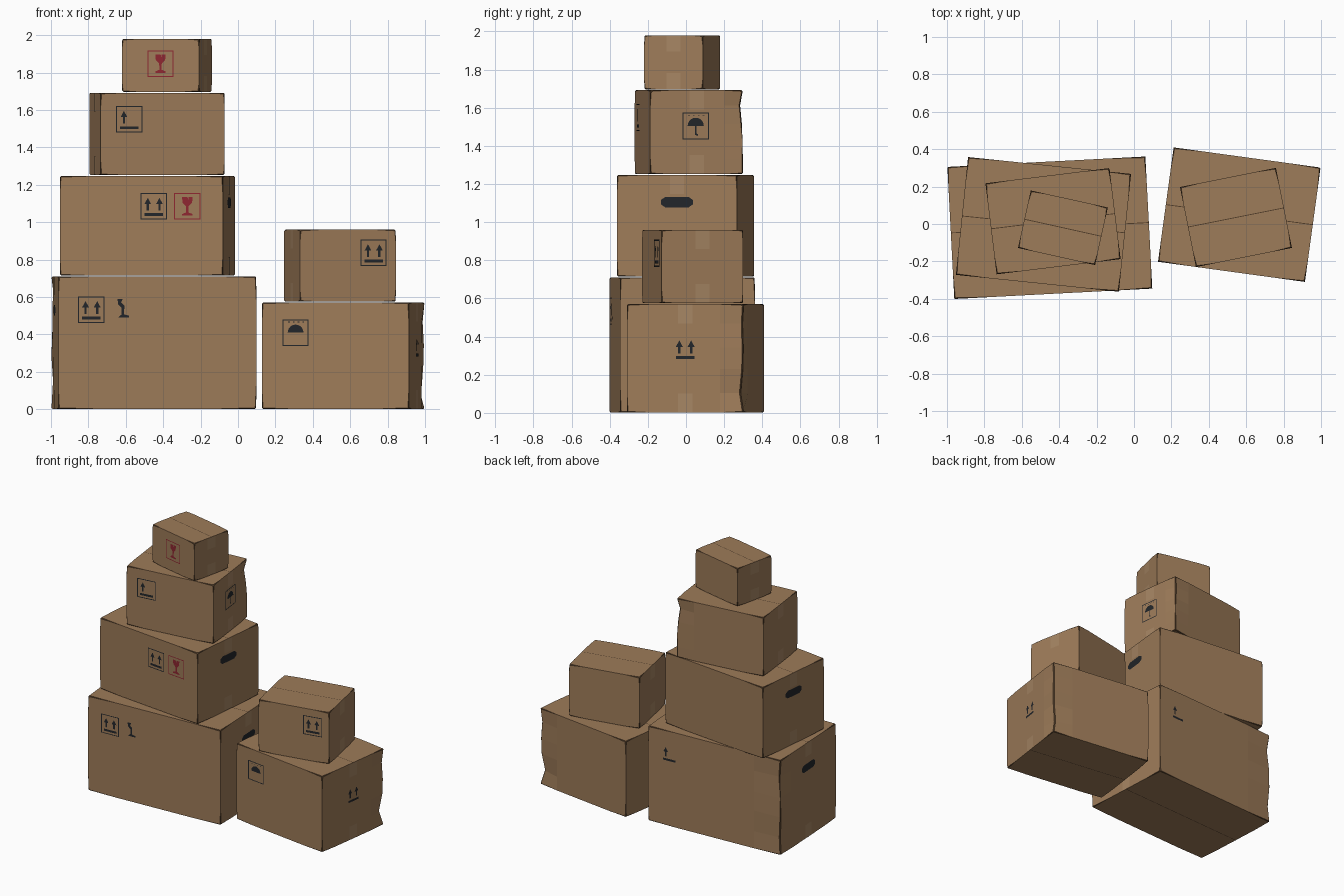
import bpy, bmesh, math
from mathutils import Matrix, Vector

cube = bpy.data.objects.get("Cube")
if cube:
    bpy.data.objects.remove(cube, do_unlink=True)


def make_material(name, rgb):
    mat = bpy.data.materials.new(name)
    mat.use_nodes = True
    mat.diffuse_color = (*rgb, 1)
    for node in mat.node_tree.nodes:
        if node.type == "BSDF_PRINCIPLED":
            node.inputs["Base Color"].default_value = (*rgb, 1)
            node.inputs["Roughness"].default_value = 0.9
    return mat


CARD = make_material("cardboard", (0.34, 0.2, 0.1))
EDGE = make_material("worn_edge", (0.08, 0.045, 0.022))
TAPE = make_material("tape", (0.38, 0.235, 0.125))
INK = make_material("black_ink", (0.016, 0.019, 0.023))
RED = make_material("red_ink", (0.27, 0.02, 0.03))


def finish(bm, name, mats, matrix):
    mesh = bpy.data.meshes.new(name)
    bm.to_mesh(mesh)
    bm.free()
    for m in mats:
        mesh.materials.append(m)
    obj = bpy.data.objects.new(name, mesh)
    obj.matrix_world = matrix
    bpy.context.collection.objects.link(obj)
    return obj


# ---- flat shapes for the printed marks, drawn in a unit square
def rect(x0, y0, x1, y1):
    return [(x0, y0), (x1, y0), (x1, y1), (x0, y1)]


def arrow(c):
    half = [(0.045, -0.16), (0.045, 0.08), (0.13, 0.08), (0, 0.32)]
    return [(c + x, y) for x, y in half] + [(c - x, y) for x, y in half[2::-1]]


def arc(r, n=12):
    return [(r * math.cos(math.pi * i / n), r * math.sin(math.pi * i / n)) for i in range(n + 1)]


FRAME = [rect(-0.5, -0.5, 0.5, -0.46), rect(-0.5, 0.46, 0.5, 0.5),
         rect(-0.5, -0.46, -0.46, 0.46), rect(0.46, -0.46, 0.5, 0.46)]
BAR = rect(-0.35, -0.37, 0.35, -0.26)
RAIN = [rect(x, 0.38, x + 0.06, 0.41) for x in (-0.28, -0.1, 0.08, 0.26)]
GLASS_HALF = [(0.2, 0.35), (0.18, 0.13), (0.05, 0), (0.04, -0.23), (0.2, -0.29), (0.2, -0.35)]
GLASS = [(-x, y) for x, y in GLASS_HALF] + GLASS_HALF[::-1] + [(0.04, 0.35), (0.06, 0.22), (0, 0.35)]
BROKEN = [(-0.2, 0.35), (0, 0.35), (-0.06, 0.22), (0.06, 0.1), (0.05, -0.23),
          (0.24, -0.28), (0.24, -0.35), (-0.18, -0.35), (-0.04, -0.23), (-0.04, 0.02), (-0.17, 0.14)]
ICONS = {
    "arrows": [arrow(-0.22), arrow(0.22), BAR],
    "arrow": [arrow(-0.2), BAR],
    "glass": [GLASS],
    "broken_glass": [BROKEN],
    "canopy": [arc(0.3)] + RAIN,
    "umbrella": [arc(0.3), [(-0.025, 0), (-0.025, -0.33), (0.08, -0.37), (0.08, -0.31), (0.025, -0.28), (0.025, 0)]] + RAIN,
}
SIDES = {"front": 0, "right": 1, "back": 2, "left": 3}


class Box:
    def __init__(self, name, centre, size, z0, z1, degrees, dents=None):
        self.name, self.z0 = name, z0
        self.w, self.d = size
        self.h = z1 - z0
        self.mat = Matrix.Translation((*centre, z0)) @ Matrix.Rotation(math.radians(degrees), 4, "Z")
        self.build(dents or {})
        # closing seam on top and bottom
        for label, z, up in (("top", self.h + 0.001, True), ("bottom", -0.001, False)):
            bm = bmesh.new()
            pts = rect(-self.w / 2, -0.0022, self.w / 2, 0.0022)
            bm.faces.new([bm.verts.new((x, y, z)) for x, y in (pts if up else pts[::-1])])
            finish(bm, f"{name}_{label}_seam", [EDGE], self.mat)
        # tape ends folded over both short sides
        for side in ("right", "left"):
            length = min(0.1, self.h * 0.3)
            ends = [rect(-0.038, 0.002, 0.038, length),
                    rect(-0.038, self.h - length, 0.038, self.h - 0.002)]
            self.plate("tape_" + side, side, ends, TAPE, 0, 0, 1, 0.001)

    def build(self, dents):
        # rings of a rectangle with extra points near the corners, so dents stay local
        bm = bmesh.new()
        corners = [Vector(p) for p in rect(-self.w / 2, -self.d / 2, self.w / 2, self.d / 2)]
        levels = [0, 0.18, 0.4, 0.6, 0.82, 1]
        rings = []
        for i, t in enumerate(levels):
            ring = []
            for k in range(4):
                a, b = corners[k], corners[(k + 1) % 4]
                push = dents.get(k, [0] * 6)[i]
                ring.append(a - a.normalized() * push)
                ring += [a.lerp(b, 0.2), a.lerp(b, 0.8)]
            rings.append([bm.verts.new((p.x, p.y, t * self.h)) for p in ring])
        n = len(rings[0])
        for lo, hi in zip(rings, rings[1:]):
            for j in range(n):
                q = (j + 1) % n
                bm.faces.new((lo[j], lo[q], hi[q], hi[j]))
        bm.faces.new(rings[0][::-1])
        bm.faces.new(rings[-1])
        # worn bevel along every box edge
        edge_verts = [r[j] for r in rings for j in range(0, n, 3)]
        sharp = [e for e in bm.edges if all(v in edge_verts for v in e.verts)]
        for r in (rings[0], rings[-1]):
            sharp += [e for e in bm.edges if all(v in r for v in e.verts)]
        bmesh.ops.bevel(bm, geom=list(set(sharp)), offset=0.006, offset_type="OFFSET",
                        segments=1, affect="EDGES", material=1, clamp_overlap=True)
        finish(bm, self.name, [CARD, EDGE], self.mat)

    def plate(self, label, side, shapes, mat, u, z, scale, lift=0.002):
        # flat shapes laid on one side of the box
        k = SIDES[side]
        half = (self.d if k % 2 == 0 else self.w) / 2 + lift
        turn = Matrix.Rotation(k * math.pi / 2, 4, "Z")
        bm = bmesh.new()
        for shape in shapes:
            f = bm.faces.new([bm.verts.new(turn @ Vector((u + x * scale, -half, z + y * scale)))
                              for x, y in shape])
            f.normal_update()
            if f.normal.dot(turn @ Vector((0, -1, 0))) < 0:
                f.normal_flip()
        finish(bm, f"{self.name}_{label}", [mat], self.mat)

    def icon(self, kind, side, u, z, frame=True, mat=INK):
        shapes = ICONS[kind] + (FRAME if frame else [])
        self.plate(f"{kind}_{side}", side, shapes, mat, u, z - self.z0, 0.142)

    def handle(self, side, z):
        half = [(0.06, -0.028), (0.084, -0.012), (0.084, 0.012), (0.06, 0.028)]
        shape = half + [(-x, y) for x, y in half[::-1]]
        self.plate("handle_" + side, side, [shape], INK, 0, z - self.z0, 1)


# ---- tall stack
big = Box("large_box", (-0.45, -0.02), (1.06, 0.707), 0.002, 0.71, 3,
          {3: [0, 0.012, 0, 0.006, 0.018, 0]})
big.icon("arrows", "front", -0.353, 0.533)
big.icon("broken_glass", "front", -0.185, 0.54, frame=False)
big.icon("arrow", "back", -0.36, 0.54, frame=False)
for side in ("left", "right"):
    big.handle(side, 0.53)

second = Box("second_box", (-0.484, -0.002), (0.876, 0.633), 0.715, 1.247, -5.9)
second.icon("arrows", "front", 0.066, 1.085)
second.icon("glass", "front", 0.247, 1.085, mat=RED)
for side in ("left", "right"):
    second.handle(side, 1.105)

third = Box("third_box", (-0.433, 0.015), (0.668, 0.49), 1.252, 1.692, 7,
            {2: [0, 0, 0.004, 0.008, 0.022, 0]})
third.icon("arrow", "front", -0.18, 1.55)
third.icon("umbrella", "right", -0.005, 1.505)

small = Box("small_box", (-0.38, -0.02), (0.422, 0.315), 1.697, 1.98, -12.5)
small.icon("glass", "front", 0, 1.848, mat=RED)

# ---- short stack
wide = Box("wide_box", (0.563, 0.05), (0.793, 0.617), 0.002, 0.57, -7.8,
           {2: [0, 0.032, 0.008, 0.004, 0.012, 0]})
wide.icon("canopy", "front", -0.215, 0.41)
wide.icon("arrows", "right", 0, 0.335, frame=False)

upper = Box("upper_box", (0.545, 0.035), (0.523, 0.436), 0.575, 0.96, 11.3)
upper.icon("arrows", "front", 0.14, 0.837)
